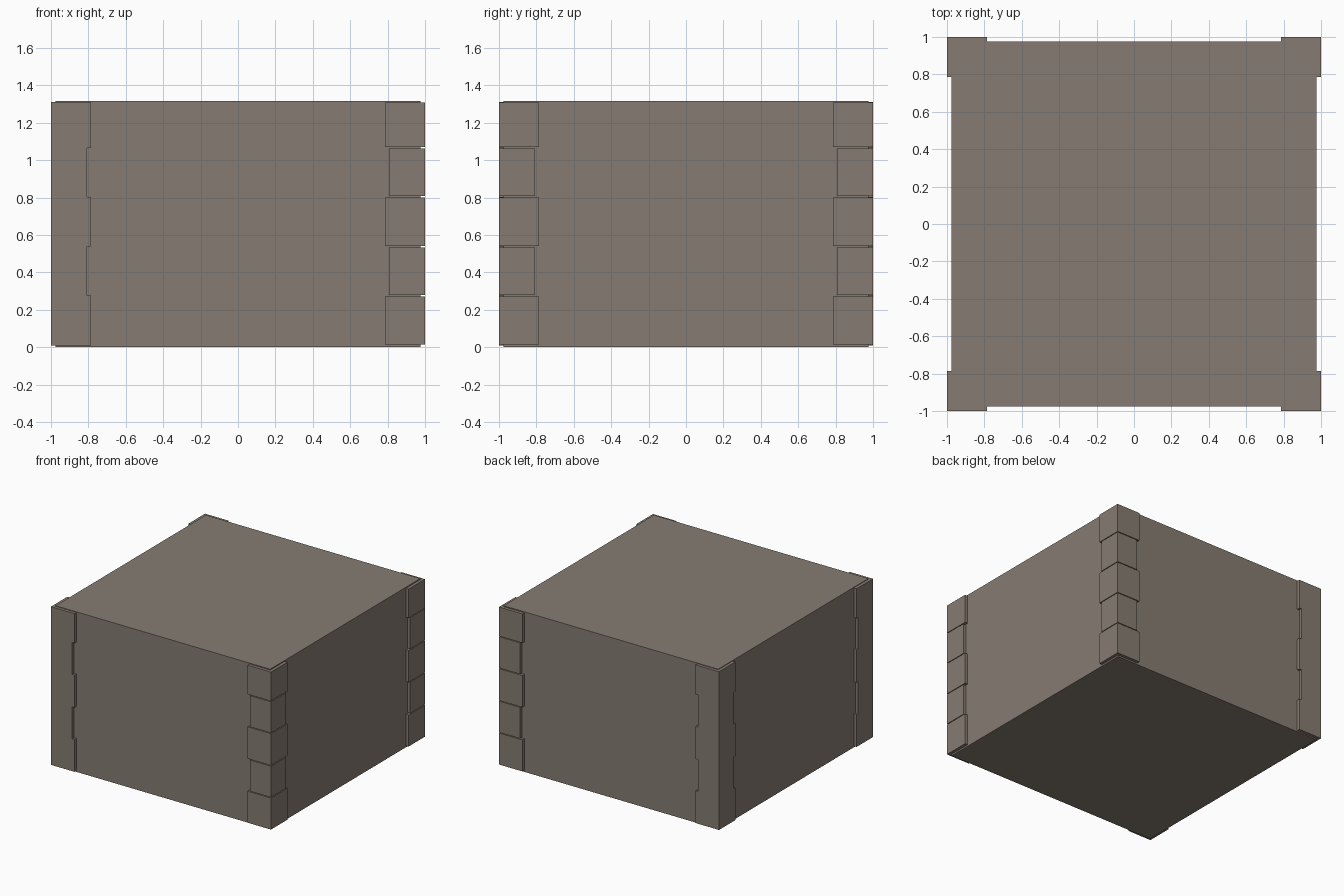
import bpy, bmesh

if "Cube" in bpy.data.objects:
    bpy.data.objects.remove(bpy.data.objects["Cube"])

stone = bpy.data.materials.new("warm_grey_stone")
stone.diffuse_color = (0.24, 0.203, 0.17, 1)
stone.use_nodes = True
stone.node_tree.nodes["Principled BSDF"].inputs["Base Color"].default_value = stone.diffuse_color


def finish(bm, name):
    bmesh.ops.recalc_face_normals(bm, faces=bm.faces)
    mesh = bpy.data.meshes.new(name)
    bm.to_mesh(mesh)
    bm.free()
    mesh.materials.append(stone)
    obj = bpy.data.objects.new(name, mesh)
    bpy.context.collection.objects.link(obj)
    return obj


def add_prism(bm, outline, z0, z1):
    """Extrude a flat outline from z0 to z1."""
    face = bm.faces.new([bm.verts.new((x, y, z0)) for x, y in outline])
    up = bmesh.ops.extrude_face_region(bm, geom=[face])["geom"]
    for v in up:
        if isinstance(v, bmesh.types.BMVert):
            v.co.z = z1
    if face.is_valid is False or len(bm.faces) == 0:
        return
    # keep the bottom cap closed
    bottom = [v for v in bm.verts if v.is_valid and any(e.is_boundary for e in v.link_edges)]
    if bottom:
        bmesh.ops.holes_fill(bm, edges=[e for e in bm.edges if e.is_boundary])


def l_outline(sx, sy, reach):
    """L-shaped footprint wrapping a corner; the inner side sits inside the wall."""
    o, i = 1.0, 0.95
    pts = [(o, o), (reach, o), (reach, i), (i, i), (i, reach), (o, reach)]
    return [(sx * x, sy * y) for x, y in pts]


# Main wall block
body = bmesh.new()
b = 0.975
add_prism(body, [(-b, -b), (b, -b), (b, b), (-b, b)], 0.0, 1.315)
finish(body, "wall_block")

# Corner stones: alternating long and short courses
levels = [0.01, 0.275, 0.537, 0.804, 1.066, 1.31]
reaches = [0.787, 0.808, 0.787, 0.808, 0.787]
sides = {"front_left": (-1, -1), "back_left": (-1, 1),
         "front_right": (1, -1), "back_right": (1, 1)}

for label, (sx, sy) in sides.items():
    # The right-hand corners have open joints between separate stones
    gap = 0.003 if sx > 0 else 0.0
    for n, reach in enumerate(reaches):
        bm = bmesh.new()
        add_prism(bm, l_outline(sx, sy, reach), levels[n] + gap, levels[n + 1] - gap)
        finish(bm, f"{label}_corner_stone_{n + 1}")
